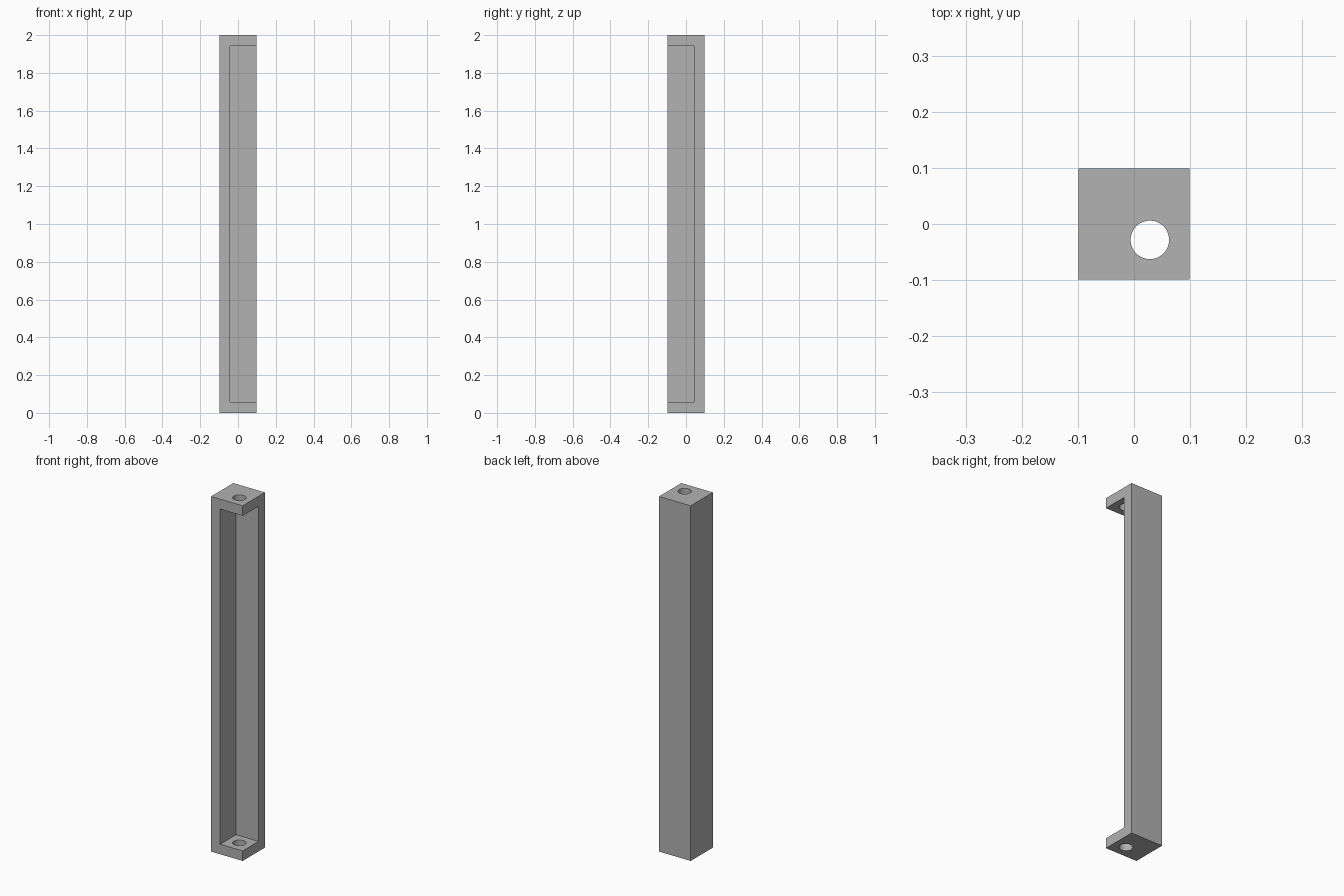
import bpy

cube = bpy.data.objects.get("Cube")
if cube:
    bpy.data.objects.remove(cube, do_unlink=True)

HALF = 0.0985      # half the width of the square section
WALL = 0.0565      # thickness of walls and end plates
HEIGHT = 2.0
INNER = -HALF + WALL
HOLE = (HALF + INNER) / 2
HOLE_RADIUS = 0.0343

grey = bpy.data.materials.new("plain grey")
grey.use_nodes = True
colour = (0.445, 0.445, 0.445, 1)
grey.diffuse_color = colour
grey.node_tree.nodes["Principled BSDF"].inputs["Base Color"].default_value = colour


def box(name, low, high):
    centre = [(a + b) / 2 for a, b in zip(low, high)]
    bpy.ops.mesh.primitive_cube_add(size=1, location=centre)
    obj = bpy.context.object
    obj.name = name
    obj.scale = [b - a for a, b in zip(low, high)]
    bpy.ops.object.transform_apply(location=True, scale=True)
    obj.data.materials.append(grey)
    return obj


def cut(target, cutter):
    mod = target.modifiers.new(cutter.name, "BOOLEAN")
    mod.operation = "DIFFERENCE"
    mod.solver = "EXACT"
    mod.object = cutter
    bpy.context.view_layer.objects.active = target
    bpy.ops.object.modifier_apply(modifier=mod.name)
    bpy.data.objects.remove(cutter, do_unlink=True)


# Square bar
bracket = box("corner_bracket", (-HALF, -HALF, 0), (HALF, HALF, HEIGHT))

# Open front corner between the end plates
cut(bracket, box("corner_cutter", (INNER, -HALF - 0.1, WALL),
                 (HALF + 0.1, -INNER, HEIGHT - WALL)))

# Round hole through both end plates
bpy.ops.mesh.primitive_cylinder_add(vertices=48, radius=HOLE_RADIUS, depth=HEIGHT + 0.2,
                                    location=(HOLE, -HOLE, HEIGHT / 2))
hole = bpy.context.object
hole.name = "hole_cutter"
hole.data.materials.append(grey)
cut(bracket, hole)

# Smooth hole walls, sharp corners
bpy.ops.object.select_all(action="DESELECT")
bracket.select_set(True)
bpy.context.view_layer.objects.active = bracket
bpy.ops.object.shade_smooth_by_angle()
